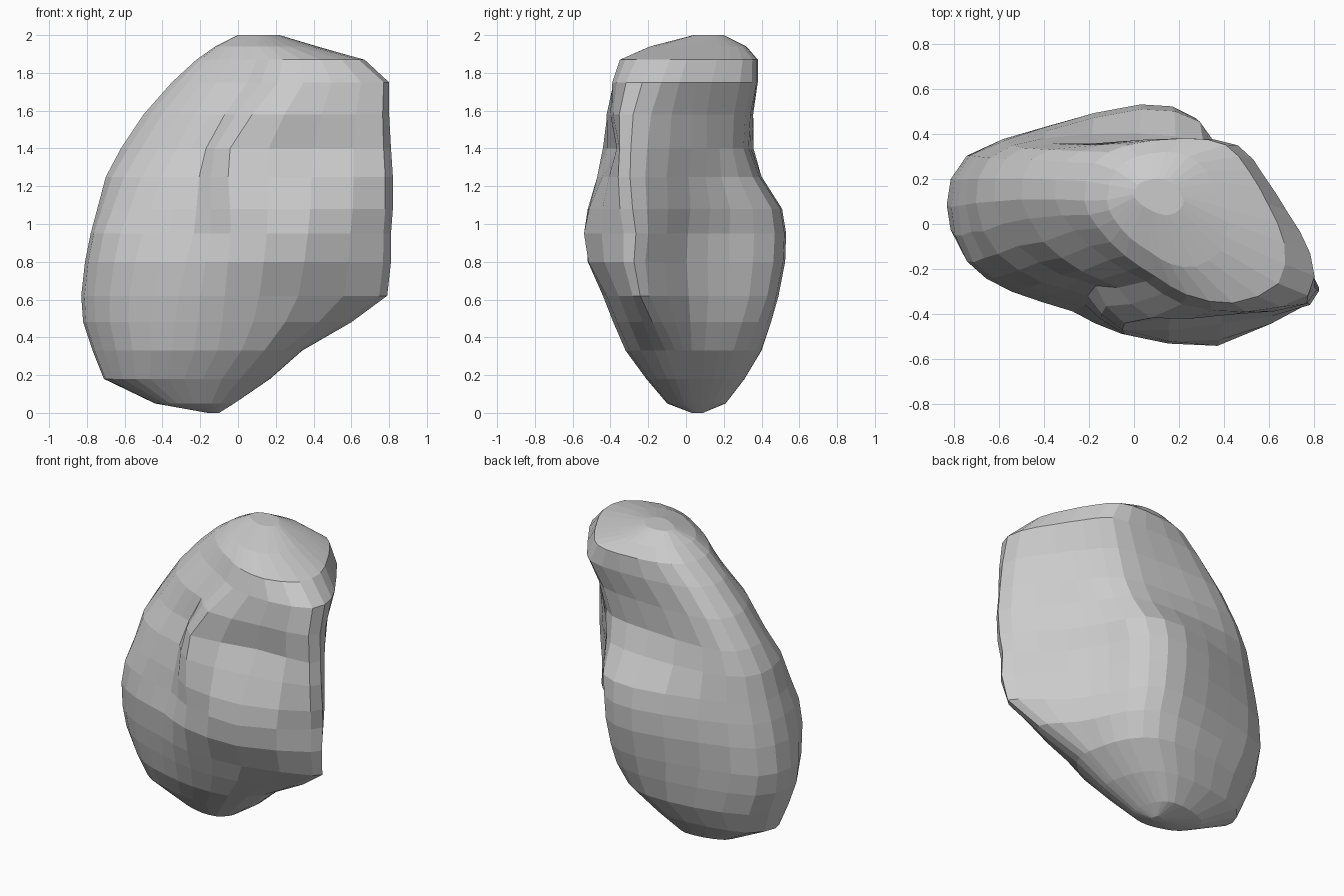
import bpy, bmesh

# Plan outlines (x, y) of the boulder at rising heights, all starting at the left side
OUTLINES = [
    (0.33, [(-.79, .08), (-.67, .29), (-.32, .40), (.03, .42), (.22, .34), (.32, .18), (.36, .03),
            (.37, -.06), (.34, -.18), (.16, -.32), (-.10, -.34), (-.35, -.29), (-.57, -.21), (-.73, -.07)]),
    (0.62, [(-.83, .08), (-.74, .30), (-.38, .41), (.05, .49), (.28, .43), (.41, .22), (.54, .01),
            (.79, -.20), (.79, -.29), (.35, -.43), (-.05, -.44), (-.30, -.36), (-.57, -.27), (-.76, -.13)]),
    (0.95, [(-.78, .08), (-.70, .30), (-.38, .43), (.05, .53), (.30, .47), (.42, .23), (.56, .01),
            (.81, -.20), (.81, -.33), (.40, -.54), (-.02, -.48), (-.22, -.37), (-.50, -.29), (-.71, -.17)]),
    (1.40, [(-.62, .10), (-.57, .29), (-.36, .36), (.05, .36), (.35, .32), (.50, .19), (.63, .04),
            (.81, -.20), (.80, -.35), (.42, -.37), (-.03, -.44), (-.16, -.27), (-.32, -.22), (-.51, -.09)]),
    (1.80, [(-.29, .12), (-.25, .28), (-.08, .36), (.25, .39), (.47, .36), (.58, .22), (.67, .07),
            (.76, -.11), (.75, -.30), (.50, -.38), (.25, -.33), (.09, -.24), (-.07, -.14), (-.21, -.01)]),
]
CROWN = [(-.12, .12), (-.08, .25), (.02, .31), (.14, .33), (.24, .31), (.32, .25), (.38, .15),
         (.42, .03), (.38, -.09), (.27, -.16), (.16, -.15), (.07, -.10), (-.02, -.04), (-.09, .04)]
OUTLINES.append((1.95, CROWN))

# Silhouette profile: height, left, right, front, back
PROFILE = [
    (0.00, -.16, -.10, .03, .09), (0.05, -.44, -.02, -.10, .21), (0.18, -.71, .17, -.21, .31),
    (0.33, -.77, .34, -.32, .40), (0.48, -.82, .60, -.385, .45), (0.62, -.83, .79, -.44, .49),
    (0.80, -.81, .81, -.52, .525), (0.95, -.78, .81, -.54, .53), (1.08, -.745, .82, -.52, .51),
    (1.25, -.70, .82, -.47, .40), (1.40, -.62, .81, -.44, .35), (1.58, -.50, .80, -.42, .35),
    (1.75, -.35, .80, -.39, .38), (1.87, -.22, .67, -.35, .38), (1.94, -.12, .42, -.19, .32),
    (2.00, 0.0, .22, .04, .20),
]
BACK_LOBE_FADE = (-.45, .05)    # the back groove fades out between these x positions


def blended_outline(z):
    if z <= OUTLINES[0][0]:
        return OUTLINES[0][1]
    for (z0, a), (z1, b) in zip(OUTLINES, OUTLINES[1:]):
        if z <= z1:
            t = (z - z0) / (z1 - z0)
            return [(p[0] + (q[0] - p[0]) * t, p[1] + (q[1] - p[1]) * t) for p, q in zip(a, b)]
    return OUTLINES[-1][1]


def rounded(points):
    # Insert a curved midpoint between neighbouring points
    n, out = len(points), []
    for i in range(n):
        p0, p1, p2, p3 = (points[(i + k) % n] for k in (-1, 0, 1, 2))
        out.append(p1)
        out.append(tuple((9 * (p1[k] + p2[k]) - p0[k] - p3[k]) / 16 for k in (0, 1)))
    return out


def fit(values, low, high):
    a, b = min(values), max(values)
    return [low + (v - a) / (b - a) * (high - low) for v in values]


# Boulder: loft the fitted outlines and cap both ends
bm = bmesh.new()
rings = []
for z, left, right, front, back in PROFILE:
    pts = rounded(blended_outline(z))
    xs = fit([p[0] for p in pts], left, right)
    ys = fit([p[1] for p in pts], front, back)
    if 1.0 < z < 1.6:           # keep the left half of the back continuous
        x0, x1 = BACK_LOBE_FADE
        for i, (p, x) in enumerate(zip(pts, xs)):
            if p[1] > 0:
                w = min(1, max(0, (x - x0) / (x1 - x0)))
                ys[i] = p[1] + (ys[i] - p[1]) * w
    rings.append([bm.verts.new((x, y, z)) for x, y in zip(xs, ys)])
for low, high in zip(rings, rings[1:]):
    n = len(low)
    for i in range(n):
        j = (i + 1) % n
        bm.faces.new((low[i], low[j], high[j], high[i]))
bm.faces.new(rings[0])
bm.faces.new(rings[-1])
bmesh.ops.recalc_face_normals(bm, faces=bm.faces)

mesh = bpy.data.meshes.new("boulder")
bm.to_mesh(mesh)
bm.free()
boulder = bpy.data.objects.new("boulder", mesh)
bpy.context.collection.objects.link(boulder)
